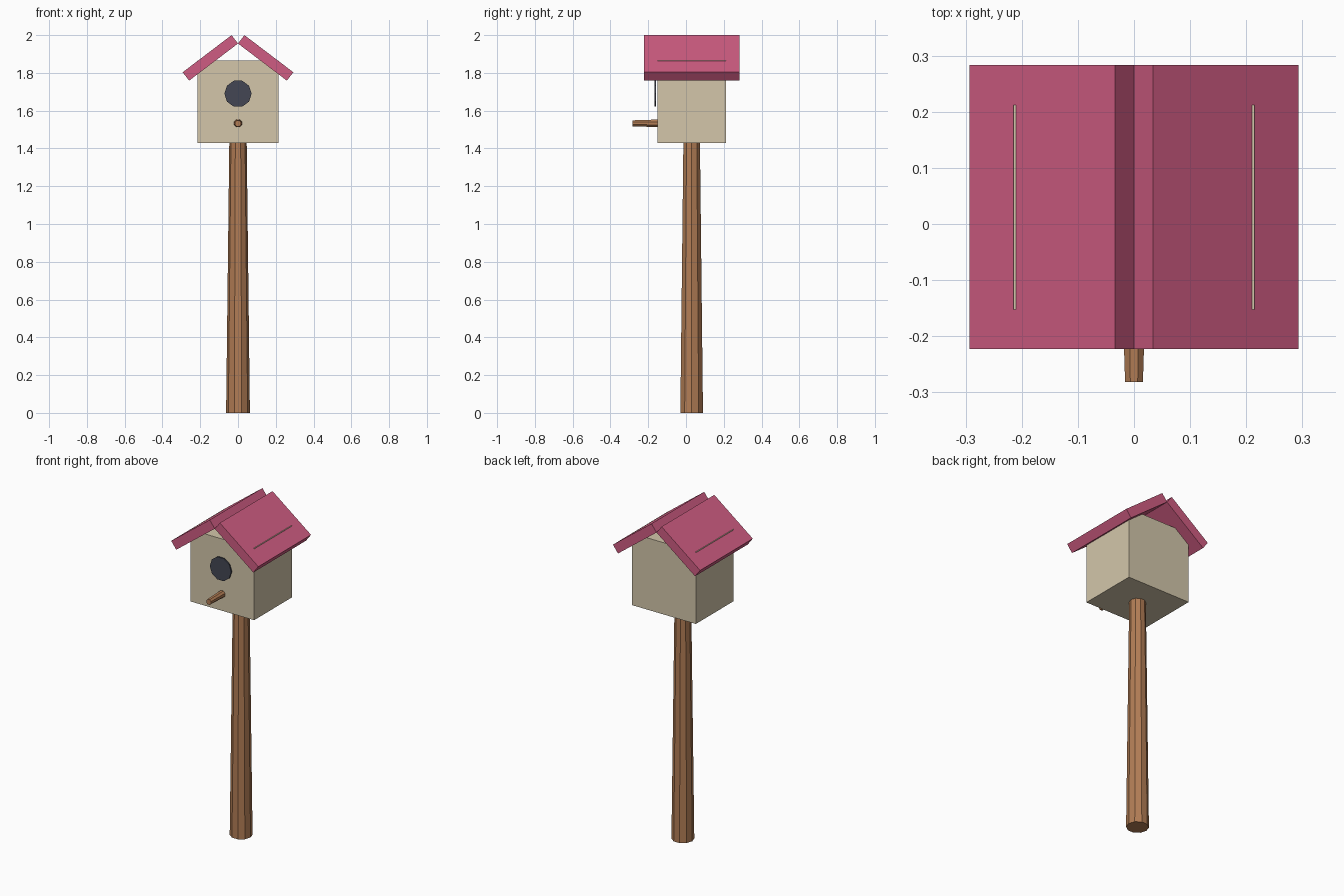
import bpy, bmesh, math
from mathutils import Matrix, Vector

default = bpy.data.objects.get("Cube")
if default:
    bpy.data.objects.remove(default, do_unlink=True)

CENTRE_Y = 0.03


def make_material(name, rgb):
    """Flat material from 0-255 display values, converted to linear."""
    lin = [((c / 255 + 0.055) / 1.055) ** 2.4 for c in rgb]
    mat = bpy.data.materials.new(name)
    mat.use_nodes = True
    mat.diffuse_color = (*lin, 1)
    bsdf = mat.node_tree.nodes["Principled BSDF"]
    bsdf.inputs["Base Color"].default_value = (*lin, 1)
    bsdf.inputs["Roughness"].default_value = 0.9
    return mat


def finish(bm, name, mat):
    bmesh.ops.recalc_face_normals(bm, faces=bm.faces)
    mesh = bpy.data.meshes.new(name)
    bm.to_mesh(mesh)
    bm.free()
    mesh.materials.append(mat)
    obj = bpy.data.objects.new(name, mesh)
    bpy.context.collection.objects.link(obj)
    return obj


def tapered_rod(name, mat, start, end, r1, r2, sides, spin):
    """Faceted rod between two points, r1 at the start and r2 at the end."""
    a, b = Vector(start), Vector(end)
    axis = b - a
    bm = bmesh.new()
    bmesh.ops.create_cone(bm, cap_ends=True, segments=sides, radius1=r1,
                          radius2=r2, depth=axis.length)
    turn = axis.to_track_quat('Z', 'Y').to_matrix().to_4x4()
    place = Matrix.Translation((a + b) / 2) @ turn @ Matrix.Rotation(spin, 4, 'Z')
    bmesh.ops.transform(bm, matrix=place, verts=bm.verts)
    return finish(bm, name, mat)


def box(name, mat, lo, hi):
    lo, hi = Vector(lo), Vector(hi)
    bm = bmesh.new()
    bmesh.ops.create_cube(bm, size=1)
    place = Matrix.Translation((lo + hi) / 2) @ Matrix.Diagonal((*(hi - lo), 1))
    bmesh.ops.transform(bm, matrix=place, verts=bm.verts)
    return finish(bm, name, mat)


def roof_panel(name, mat, side):
    """Sloping board that meets its twin along its lower ridge edge."""
    angle, length, thick = math.radians(37.2), 0.325, 0.056
    down = Vector((side * math.cos(angle), 0, -math.sin(angle))) * length
    out = Vector((side * math.sin(angle), 0, math.cos(angle))) * thick
    ridge = Vector((0, CENTRE_Y - 0.253, 2 - out.z))
    bm = bmesh.new()
    corners = [ridge, ridge + down, ridge + down + out, ridge + out]
    face = bm.faces.new([bm.verts.new(c) for c in corners])
    ext = bmesh.ops.extrude_face_region(bm, geom=[face])
    verts = [g for g in ext["geom"] if isinstance(g, bmesh.types.BMVert)]
    bmesh.ops.translate(bm, vec=(0, 0.506, 0), verts=verts)
    return finish(bm, name, mat)


wood = make_material("brown wood", (178, 125, 85))
cream = make_material("cream paint", (211, 198, 170))
pink = make_material("pink roof", (207, 92, 130))
dark = make_material("dark opening", (67, 70, 83))

# Post
tapered_rod("post", wood, (0, CENTRE_Y, 0), (0, CENTRE_Y, 1.44),
            0.063, 0.046, 10, math.pi / 2)

# House body, its upper corners just breaking through the roof
box("house_body", cream, (-0.2145, CENTRE_Y - 0.182, 1.43),
    (0.2145, CENTRE_Y + 0.182, 1.866))

# Roof boards
for label, side in (("left", 1), ("right", -1)):
    roof_panel("roof_panel_" + label, pink, side)

# Entrance plate, standing slightly proud of the front wall
tapered_rod("entrance_hole", dark, (0, -0.160, 1.69), (0, -0.168, 1.69),
            0.072, 0.072, 10, math.pi / 2)

# Perch
tapered_rod("perch", wood, (0, -0.14, 1.533), (0, -0.282, 1.533),
            0.022, 0.0172, 8, math.pi / 8)
